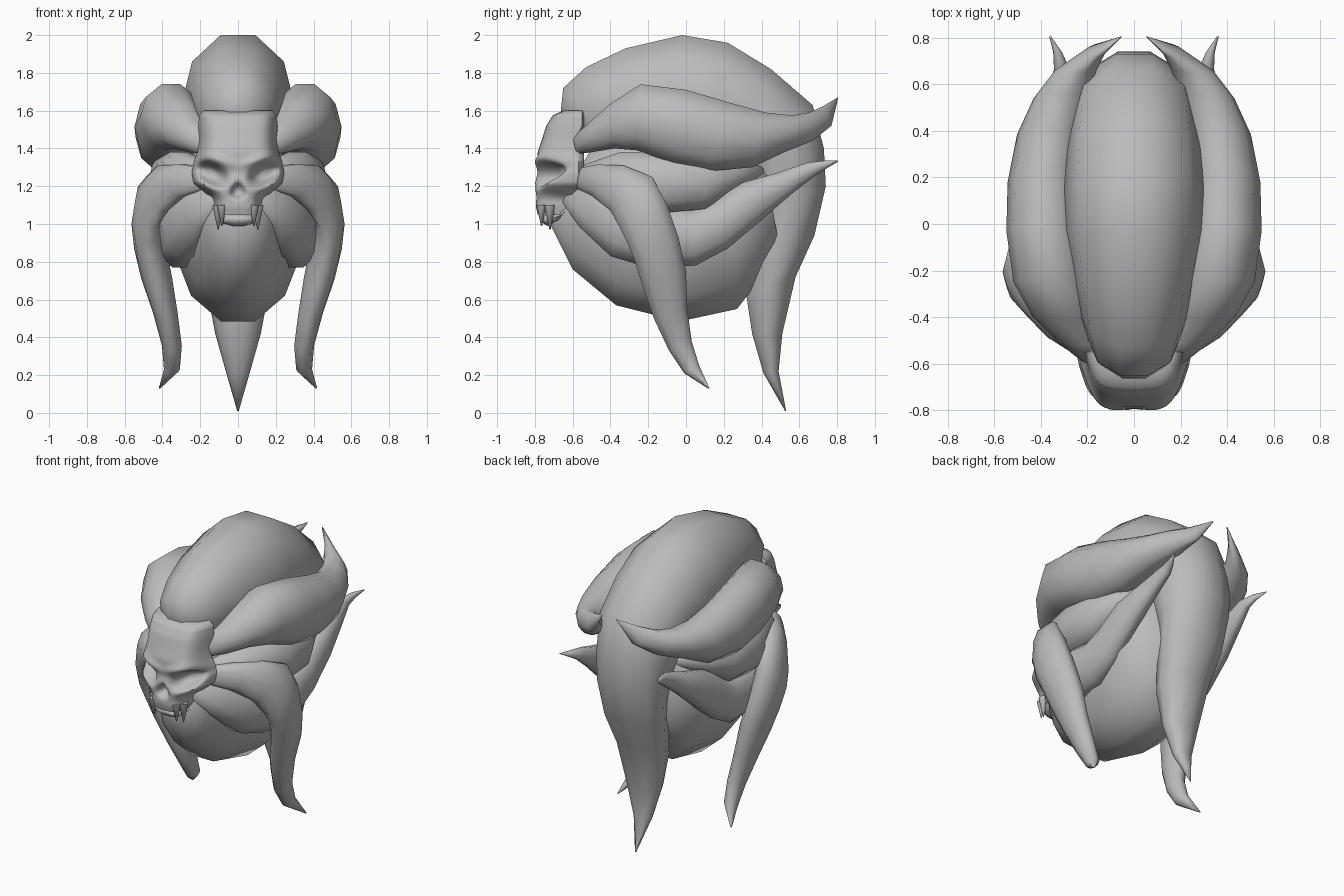
import bpy, bmesh, math
from mathutils import Vector

mat = bpy.data.materials.new("grey clay")
mat.diffuse_color = (0.5, 0.5, 0.5, 1)


def finish(name, bm, angle=85):
    bmesh.ops.recalc_face_normals(bm, faces=bm.faces)
    me = bpy.data.meshes.new(name)
    bm.to_mesh(me)
    bm.free()
    me.materials.append(mat)
    ob = bpy.data.objects.new(name, me)
    bpy.context.collection.objects.link(ob)
    bpy.ops.object.select_all(action='DESELECT')
    ob.select_set(True)
    bpy.context.view_layer.objects.active = ob
    bpy.ops.object.shade_smooth_by_angle(angle=math.radians(angle))
    return ob


def loft(name, sections, side=1, n=10):
    """Each section: edge A (y, z), edge B (y, z), centre x, half width x."""
    bm = bmesh.new()
    rings = []
    k = 1 / math.cos(math.pi / n)
    for ay, az, by, bz, cx, w in sections:
        c = Vector((cx, (ay + by) / 2, (az + bz) / 2))
        u = Vector((0, (ay - by) / 2, (az - bz) / 2))
        ring = []
        for i in range(n):
            t = (i + 0.5) * 2 * math.pi / n
            p = c + u * math.cos(t) * k + Vector((w * math.sin(t) * k, 0, 0))
            ring.append(bm.verts.new((p.x * side, p.y, p.z)))
        rings.append(ring)
    for a, b in zip(rings, rings[1:]):
        for i in range(n):
            j = (i + 1) % n
            bm.faces.new((a[i], a[j], b[j], b[i]))
    bm.faces.new(rings[0])
    bm.faces.new(rings[-1])
    return finish(name, bm)


# Central crest sweeping over the top and down into the tail
loft("crest", [
    (-.67, 1.53, -.45, 1.4, 0, .13), (-.65, 1.72, -.35, 1.38, 0, .185),
    (-.53, 1.83, -.25, 1.35, 0, .22), (-.32, 1.93, -.15, 1.3, 0, .255),
    (-.02, 2.0, -.02, 1.27, 0, .285), (.22, 1.96, .08, 1.3, 0, .285),
    (.45, 1.82, .2, 1.3, 0, .275), (.67, 1.63, .28, 1.25, 0, .255),
    (.73, 1.4, .35, 1.12, 0, .23), (.74, 1.2, .38, 1.0, 0, .215),
    (.68, .94, .35, .8, 0, .195), (.58, .72, .32, .62, 0, .16),
    (.51, .42, .35, .42, 0, .115), (.49, .22, .41, .21, 0, .06),
    (.53, .01, .525, .01, 0, .004)])

# Rounded lower body
loft("lower_body", [
    (-.62, 1.2, -.72, 1.0, 0, .1), (-.5, 1.4, -.6, .76, 0, .19),
    (-.3, 1.5, -.37, .57, 0, .29), (0, 1.5, -.03, .485, 0, .34),
    (.25, 1.5, .27, .55, 0, .335), (.4, 1.4, .5, .85, 0, .25)], n=12)

upper = [
    (-.6, 1.46, -.58, 1.37, .16, .06), (-.52, 1.53, -.5, 1.38, .23, .09),
    (-.41, 1.63, -.38, 1.4, .3, .13), (-.24, 1.74, -.26, 1.39, .355, .155),
    (0, 1.71, -.06, 1.32, .385, .155), (.24, 1.64, .12, 1.28, .385, .15),
    (.42, 1.59, .35, 1.3, .36, .135), (.56, 1.575, .52, 1.38, .31, .115),
    (.65, 1.59, .67, 1.44, .25, .085), (.72, 1.62, .77, 1.52, .16, .04),
    (.803, 1.67, .805, 1.665, .055, .004)]
middle = [
    (-.58, 1.3, -.58, 1.18, .13, .06), (-.35, 1.38, -.38, 1.1, .3, .11),
    (-.1, 1.38, -.12, 1.06, .35, .12), (.12, 1.35, .1, 1.08, .35, .11),
    (.28, 1.33, .27, 1.18, .3, .08), (.42, 1.3, .42, 1.26, .2, .01)]
lower = [
    (-.55, 1.26, -.66, 1.12, .1, .05), (-.44, 1.25, -.56, .98, .19, .1),
    (-.3, 1.2, -.4, .83, .275, .13), (-.12, 1.1, -.2, .77, .305, .125),
    (.03, 1.07, .05, .78, .325, .105), (.15, 1.12, .22, .87, .335, .09),
    (.3, 1.22, .41, 1.03, .34, .075), (.48, 1.27, .56, 1.16, .325, .055),
    (.64, 1.325, .69, 1.26, .31, .032), (.73, 1.335, .745, 1.295, .328, .018),
    (.805, 1.335, .805, 1.33, .36, .004)]
whisker = [
    (-.6, 1.29, -.6, 1.2, .14, .05), (-.47, 1.315, -.5, 1.15, .3, .07),
    (-.33, 1.31, -.4, 1.07, .4, .08), (-.18, 1.25, -.35, .98, .46, .082),
    (-.1, 1.1, -.31, .9, .478, .082), (-.04, .93, -.27, .8, .463, .082),
    (0, .75, -.23, .67, .43, .078), (.005, .56, -.17, .5, .385, .062),
    (.03, .38, -.09, .33, .35, .05), (.07, .25, -.01, .21, .35, .04),
    (.125, .13, .115, .13, .415, .004)]

# Paired side locks and hanging whiskers
for tag, s in (("right", 1), ("left", -1)):
    loft("upper_lock_" + tag, upper, s)
    loft("middle_lock_" + tag, middle, s)
    loft("lower_lock_" + tag, lower, s)
    loft("whisker_" + tag, whisker, s)


# Skull mask: rows of height, half width, front y, back y
ROWS = [(1.05, .115, -.785, -.64), (1.09, .125, -.795, -.64), (1.13, .14, -.795, -.62),
        (1.175, .185, -.8, -.6), (1.215, .235, -.8, -.58), (1.27, .245, -.785, -.57),
        (1.33, .235, -.785, -.57), (1.38, .215, -.785, -.58), (1.44, .205, -.765, -.59),
        (1.52, .21, -.74, -.55), (1.575, .205, -.705, -.55), (1.6, .18, -.65, -.55)]


def row_at(z):
    for a, b in zip(ROWS, ROWS[1:]):
        if z <= b[0]:
            t = (z - a[0]) / (b[0] - a[0])
            return [p + (q - p) * t for p, q in zip(a, b)]
    return ROWS[-1]


def skull_y(x, z, u, f, b):
    y = f + (b - f) * (.18 * u * u + .82 * abs(u) ** 7)
    ax = abs(x)
    # angled eye sockets, with a brow ridge above
    ez = 1.265 + .3 * (ax - .14)
    d = ((ax - .142) / .075) ** 2 + ((z - ez) / .055) ** 2
    y += .11 * math.exp(-d ** 2)
    y -= .02 * math.exp(-((z - ez - .085) / .025) ** 2 - ((ax - .1) / .09) ** 2)
    # triangular nose hole and hollow cheeks
    d = (ax / max(.012, .045 - (z - 1.15) * .4)) ** 2 + ((z - 1.18) / .04) ** 2
    y += .06 * math.exp(-d ** 2)
    y += .06 * math.exp(-((ax - .15) / .04) ** 2 - ((z - 1.135) / .035) ** 2)
    return min(y, b)


bm = bmesh.new()
NX, NZ = 44, 44
grid = []
for j in range(NZ + 1):
    z, w, f, b = row_at(1.05 + .55 * j / NZ)
    line = []
    for i in range(NX + 1):
        u = math.sin((i / NX * 2 - 1) * math.pi / 2 * .98) / math.sin(math.pi / 2 * .98)
        line.append(bm.verts.new((u * w, skull_y(u * w, z, u, f, b), z)))
    line.append(bm.verts.new((w * .85, -.54, z)))
    line.append(bm.verts.new((-w * .85, -.54, z)))
    grid.append(line)
for a, b in zip(grid, grid[1:]):
    for i in range(len(a)):
        j = (i + 1) % len(a)
        bm.faces.new((a[i], a[j], b[j], b[i]))
bm.faces.new(grid[0])
bm.faces.new(grid[-1])
finish("skull", bm, 60)


def tooth(name, x, y, z, r, h):
    bm = bmesh.new()
    bmesh.ops.create_cone(bm, cap_ends=True, segments=8, radius1=.003, radius2=r, depth=h)
    bmesh.ops.translate(bm, verts=bm.verts, vec=(x, y, z - h / 2))
    finish(name, bm)


# Fangs
for s in (-1, 1):
    tooth("front_fang", s * .085, -.765, 1.1, .026, .11)
    tooth("back_fang", s * .105, -.72, 1.1, .03, .13)

# Lower jaw, curving back under the cheeks
loft("jaw", [(-.765, 1.04, -.765, 1.01, 0, .055), (-.735, 1.05, -.735, .99, 0, .09),
             (-.66, 1.08, -.67, 1.01, 0, .115), (-.6, 1.14, -.6, 1.06, 0, .13)])
